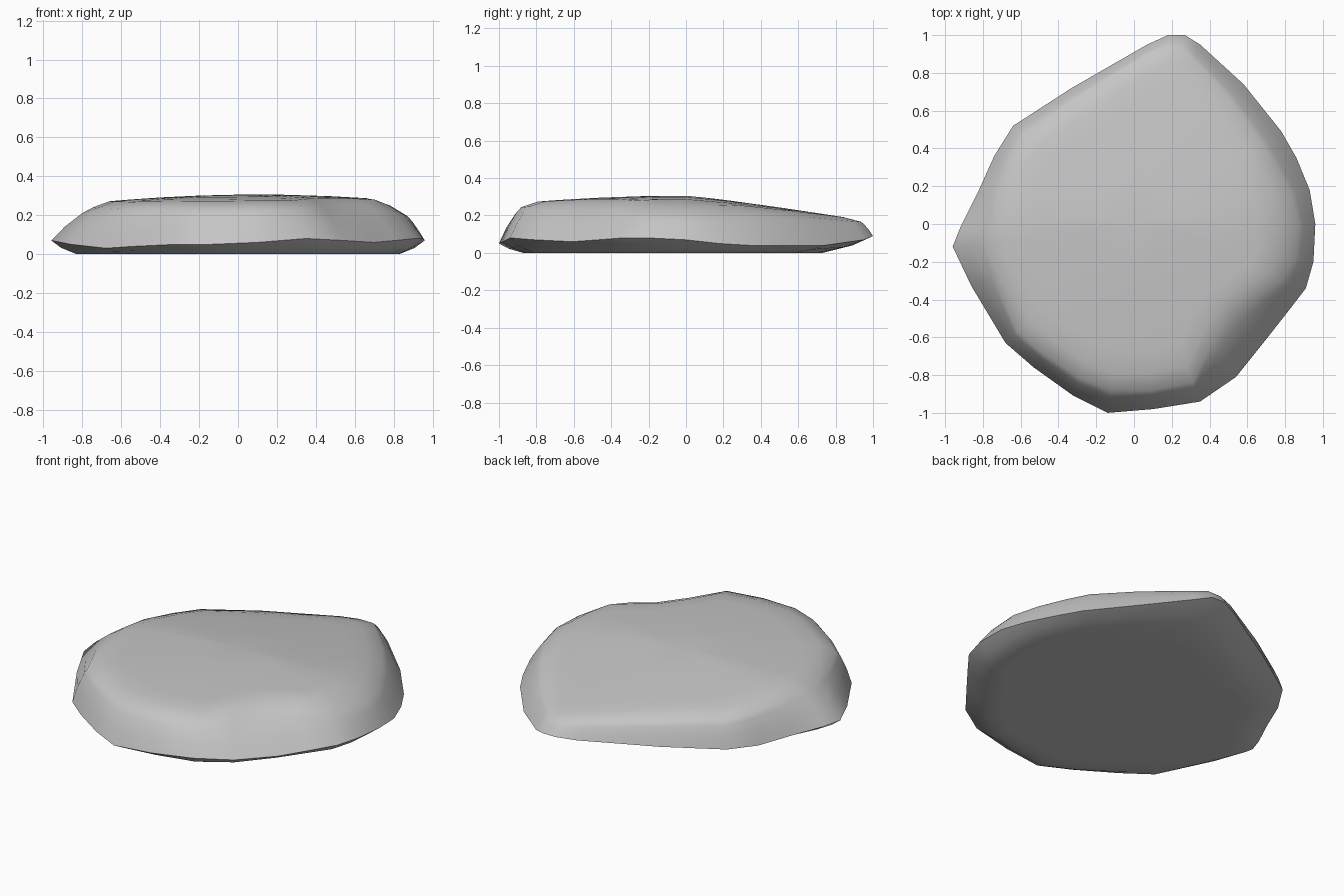
import bpy
import bmesh
import math
from mathutils import Vector

# Remove the default cube
default_cube = bpy.data.objects.get("Cube")
if default_cube:
    bpy.data.objects.remove(default_cube, do_unlink=True)

# Widest outline seen from above: x, y, height of the rim, inset of the shoulder
OUTLINE = [
    (.96, 0, .07, .08), (.93, .18, .05, .09), (.86, .35, .04, .11),
    (.78, .49, .04, .11), (.58, .74, .04, .1), (.35, .95, .07, .08),
    (.27, 1, .09, .06), (.18, 1, .09, .06), (.07, .95, .08, .05),
    (-.33, .72, .06, .05), (-.64, .52, .05, .06), (-.74, .36, .04, .07),
    (-.83, .16, .05, .09), (-.92, -.02, .06, .16), (-.96, -.12, .07, .2),
    (-.86, -.33, .05, .14), (-.68, -.63, .03, .08), (-.53, -.76, .04, .08),
    (-.32, -.91, .05, .09), (-.14, -1, .05, .11), (.1, -.98, .06, .09),
    (.35, -.94, .08, .1), (.54, -.81, .07, .2), (.7, -.61, .06, .2),
    (.81, -.47, .07, .16), (.91, -.34, .08, .12), (.95, -.2, .08, .09),
]


def crown_height(x, y):
    """Gently domed upper face, lower at the back and along the left rim."""
    back_slope = .14 * max(y, 0) ** 1.15
    front_slope = .05 * min(y, 0) ** 2
    side_slope = .06 * (x - .1) ** 2
    ledge = .35 * max(x - .7, 0)
    return .306 - back_slope - front_slope - side_slope - ledge


def pull_in(point, distance):
    """Move an outline point toward the middle."""
    flat = Vector((point[0], point[1]))
    return flat * (1 - distance / flat.length)


def underside(share, lift):
    """Ring of points below the rim, tucked further in at the back."""
    return [(*pull_in(p, share * (.13 + .15 * max(p[1], 0) ** 2)), p[2] * lift)
            for p in OUTLINE]


def flank(inset_share, rise):
    """Ring of points between the rim and the crown."""
    ring = []
    for point in OUTLINE:
        flat = pull_in(point, point[3] * inset_share)
        low = point[2]
        ring.append((*flat, low + (crown_height(*flat) - low) * rise))
    return ring


def crown(extra, scale):
    """Ring of points lying on the upper face."""
    ring = []
    for point in OUTLINE:
        flat = pull_in(point, point[3] + extra) * scale
        ring.append((*flat, crown_height(*flat)))
    return ring


def build_stone(name, rings, material):
    """Skin the rings and close both ends."""
    bm = bmesh.new()
    loops = [[bm.verts.new(co) for co in ring] for ring in rings]
    count = len(OUTLINE)
    for lower, upper in zip(loops, loops[1:]):
        for i in range(count):
            j = (i + 1) % count
            bm.faces.new((lower[i], lower[j], upper[j], upper[i]))
    bm.faces.new(list(reversed(loops[0])))
    peak = bm.verts.new((0, 0, crown_height(0, 0)))
    for i in range(count):
        bm.faces.new((loops[-1][i], loops[-1][(i + 1) % count], peak))
    bmesh.ops.recalc_face_normals(bm, faces=bm.faces)
    mesh = bpy.data.meshes.new(name)
    bm.to_mesh(mesh)
    bm.free()
    mesh.materials.append(material)
    stone = bpy.data.objects.new(name, mesh)
    bpy.context.collection.objects.link(stone)
    return stone


def make_material(name, colour):
    material = bpy.data.materials.new(name)
    material.use_nodes = True
    material.diffuse_color = colour
    material.node_tree.nodes["Principled BSDF"].inputs["Base Color"].default_value = colour
    return material


# Flat stone, from the base up to the crown
stone_grey = make_material("stone grey", (.56, .56, .56, 1))
stone = build_stone("flat_stone", [
    underside(1.6, 0), underside(1, 0), underside(.4, .45),
    flank(0, 0), flank(.35, .4), flank(.8, .75), flank(1.1, .89),
    crown(.1, 1), crown(.1, .85), crown(.1, .6), crown(.1, .3),
], stone_grey)

# Soft shading that keeps the rim crisp
bpy.ops.object.select_all(action="DESELECT")
stone.select_set(True)
bpy.context.view_layer.objects.active = stone
bpy.ops.object.shade_smooth_by_angle(angle=math.radians(60))
